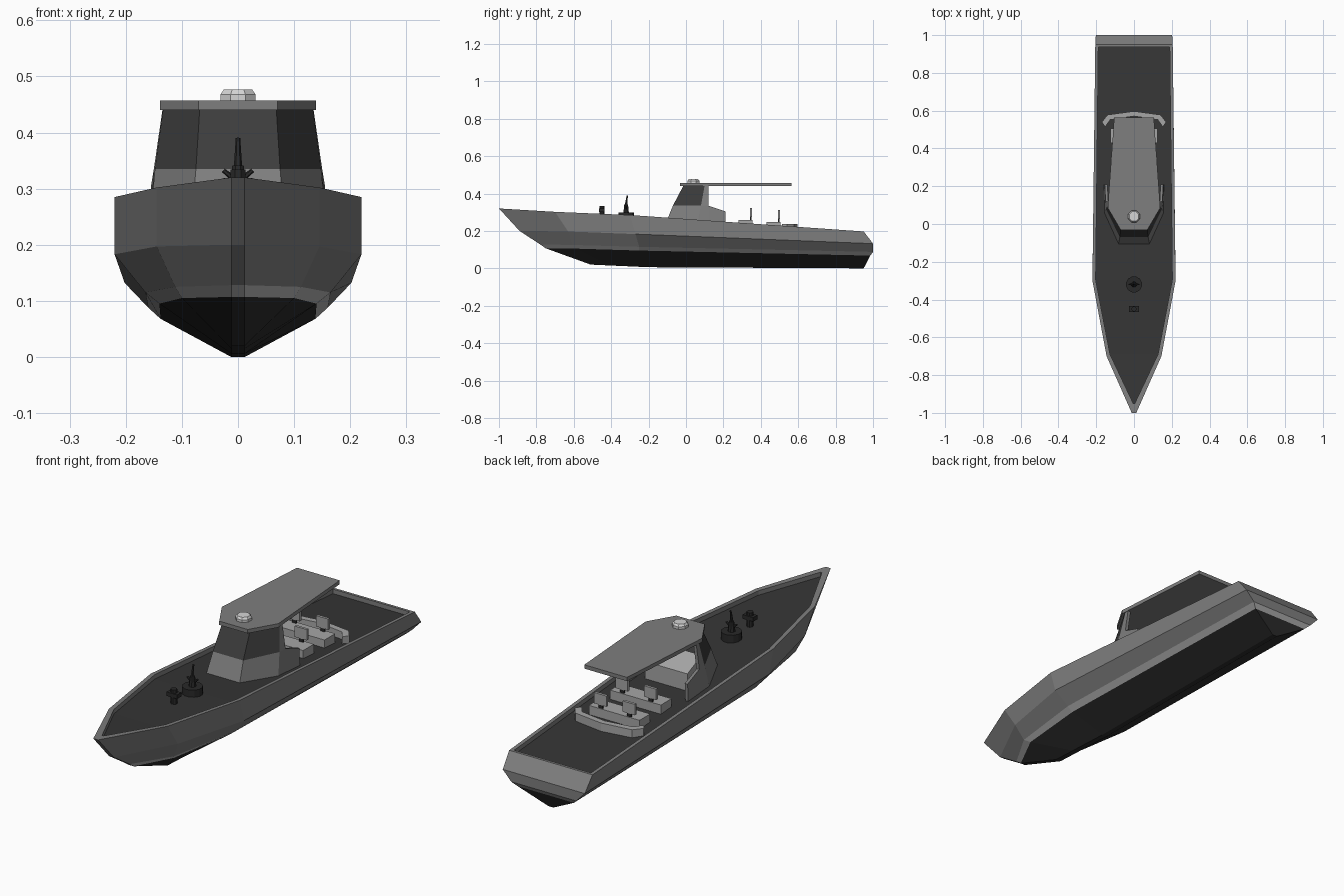
import bpy, bmesh, math
from mathutils import Matrix

if "Cube" in bpy.data.objects:
    bpy.data.objects.remove(bpy.data.objects["Cube"])


def mat(name, v):
    m = bpy.data.materials.new(name)
    m.diffuse_color = (v, v, v, 1)
    m.use_nodes = True
    m.node_tree.nodes["Principled BSDF"].inputs["Base Color"].default_value = m.diffuse_color
    return m


GREY = mat("hull_grey", 0.21)
DECK = mat("deck_dark_grey", 0.036)
BOTTOM = mat("bottom_black", 0.026)
STRIPE = mat("stripe_light_grey", 0.48)
GLASS = mat("window_dark", 0.045)
SEAT = mat("seat_light_grey", 0.38)
GUN = mat("gunmetal", 0.022)
WHITE = mat("radar_white", 0.66)


def finish(name, bm, mats, recalc=True):
    if recalc:
        bmesh.ops.recalc_face_normals(bm, faces=bm.faces)
    me = bpy.data.meshes.new(name)
    bm.to_mesh(me)
    bm.free()
    ob = bpy.data.objects.new(name, me)
    for m in mats:
        me.materials.append(m)
    bpy.context.collection.objects.link(ob)
    return ob


def box(name, x, y, z, m):
    """Box from (min, max) ranges."""
    bm = bmesh.new()
    bmesh.ops.create_cube(bm, size=1)
    for v in bm.verts:
        v.co = [r[0] if c < 0 else r[1] for c, r in zip(v.co, (x, y, z))]
    return finish(name, bm, [m])


def prism(name, pts, z0, z1, m):
    bm = bmesh.new()
    lo = [bm.verts.new((x, y, z0)) for x, y in pts]
    hi = [bm.verts.new((x, y, z1)) for x, y in pts]
    n = len(pts)
    bm.faces.new(lo)
    bm.faces.new(hi)
    for i in range(n):
        bm.faces.new((lo[i], lo[(i + 1) % n], hi[(i + 1) % n], hi[i]))
    return finish(name, bm, [m])


def cone(name, loc, r1, r2, h, m, n=8, rot=None):
    bm = bmesh.new()
    bmesh.ops.create_cone(bm, cap_ends=True, segments=n, radius1=r1, radius2=r2, depth=h,
                          matrix=Matrix.Translation((0, 0, h / 2)) @ Matrix.Rotation(math.pi / n, 4, 'Z'))
    ob = finish(name, bm, [m])
    ob.location = loc
    if rot:
        ob.rotation_euler = rot
    return ob


def deck_z(y):
    sheer = 0.285 - 0.0704 * (y + 0.3) if y > -0.3 else 0.285 - 0.0425 * (y + 0.3)
    return sheer - 0.02


# Hull: half outlines (x, y, z) from bow to stern, keel up to the sunken deck
levels = [
    [(.012, -.51, .02), (.012, -.40, .015), (.012, -.20, .006), (.012, .95, 0)],
    [(.012, -.75, .107), (.10, -.58, .105), (.14, -.25, .095), (.138, .985, .068)],
    [(.012, -.78, .128), (.112, -.61, .125), (.165, -.25, .115), (.16, 1.0, .088)],
    [(.012, -.89, .20), (.145, -.63, .197), (.22, -.27, .183), (.202, 1.0, .132)],
    [(.012, -1.0, .32), (.145, -.70, .302), (.22, -.30, .285), (.205, .95, .197)],
    [(.004, -.95, .317), (.127, -.69, .301), (.203, -.295, .284), (.189, .938, .197)],
    [(.004, -.95, .297), (.127, -.69, .281), (.203, -.295, .264), (.189, .938, .177)],
]
bm = bmesh.new()
rings = [[bm.verts.new(p) for p in lv] + [bm.verts.new((-x, y, z)) for x, y, z in reversed(lv)]
         for lv in levels]
for k, idx in enumerate((1, 2, 0, 0, 0, 0)):
    a, b = rings[k], rings[k + 1]
    for i in range(8):
        j = (i + 1) % 8
        bm.faces.new((a[i], a[j], b[j], b[i])).material_index = idx
for ring, idx in ((rings[0], 1), (rings[-1], 3)):
    for i in range(3):
        bm.faces.new((ring[i], ring[i + 1], ring[6 - i], ring[7 - i])).material_index = idx
finish("hull", bm, [GREY, BOTTOM, STRIPE, DECK])

# Cabin: open-backed wrap of panels, glass on the three forward ones
base = [(.158, .21, .225), (.157, .12, .235), (.157, .06, .238), (.082, -.105, .25)]
sill = [(.155, .21, .305), (.15, .12, .335), (.148, .08, .335), (.075, -.07, .335)]
top = [(.134, .12, .445), (.133, .10, .445), (.068, -.012, .445)]
bm = bmesh.new()
lo, mid, hi = ([bm.verts.new((-x, y, z)) for x, y, z in r] + [bm.verts.new(p) for p in reversed(r)]
               for r in (base, sill, top))
for i in range(7):
    bm.faces.new((lo[i], lo[i + 1], mid[i + 1], mid[i]))
for i in range(5):
    f = bm.faces.new((mid[i + 1], mid[i + 2], hi[i + 1], hi[i]))
    f.material_index = 1 if 0 < i < 4 else 0
cabin = finish("cabin", bm, [GREY, GLASS], recalc=False)
sol = cabin.modifiers.new("thickness", 'SOLIDIFY')
sol.thickness = 0.014
sol.offset = -1

# Console inside the cabin with a sloping top
console = box("console", (-.105, .105), (.04, .14), (.22, .355), SEAT)
for v in console.data.vertices:
    if v.co.y > .1 and v.co.z > .3:
        v.co.z = .31

# Long roof
half = [(.07, -.032), (.139, .085), (.105, .565)]
prism("roof", half + [(-x, y) for x, y in reversed(half)], .44, .457, GREY)

# Radar dome
cone("radar_base", (0, .04, .456), .034, .034, .012, WHITE)
cone("radar_cap", (0, .04, .468), .034, .027, .009, WHITE)

# Two rows of seats, each with two backrests on posts
for row, y in enumerate((.355, .505)):
    z = deck_z(y)
    box(f"bench_{row}", (-.125, .125), (y - .075, y), (z - .01, z + .04), SEAT)
    for side in (-1, 1):
        x = side * .07
        box(f"backrest_post_{row}_{side}", (x - .01, x + .01), (y - .012, y - .004),
            (z + .035, z + .065), GUN)
        box(f"backrest_{row}_{side}", (x - .03, x + .03), (y - .014, y - .002),
            (z + .055, z + .103), SEAT)

# Curved bench behind the seats
arc = [(-.17, .54), (-.14, .578), (0, .597), (.14, .578), (.17, .54)]
inner = [(x * .9, y - .026) for x, y in reversed(arc)]
prism("rear_bench", arc + inner, .185, .238, SEAT)

# Deck gun
gz = deck_z(-.32)
cone("gun_base", (0, -.32, gz - .005), .043, .043, .037, GUN, 12)
cone("gun_mount", (0, -.32, gz + .03), .016, .011, .045, GUN)
cone("gun_barrel", (0, -.322, gz + .065), .008, .004, .06, GUN, 6, (math.radians(-8), 0, 0))
for side in (-1, 1):
    cone(f"gun_arm_{side}", (0, -.32, gz + .045), .006, .004, .034, GUN, 6,
         (0, math.radians(50 * side), 0))

# Mooring bitt
bz = deck_z(-.45)
cone("bitt_post", (0, -.45, bz - .005), .014, .014, .068, GUN)
box("bitt_bar", (-.026, .026), (-.465, -.435), (bz + .03, bz + .048), GUN)
